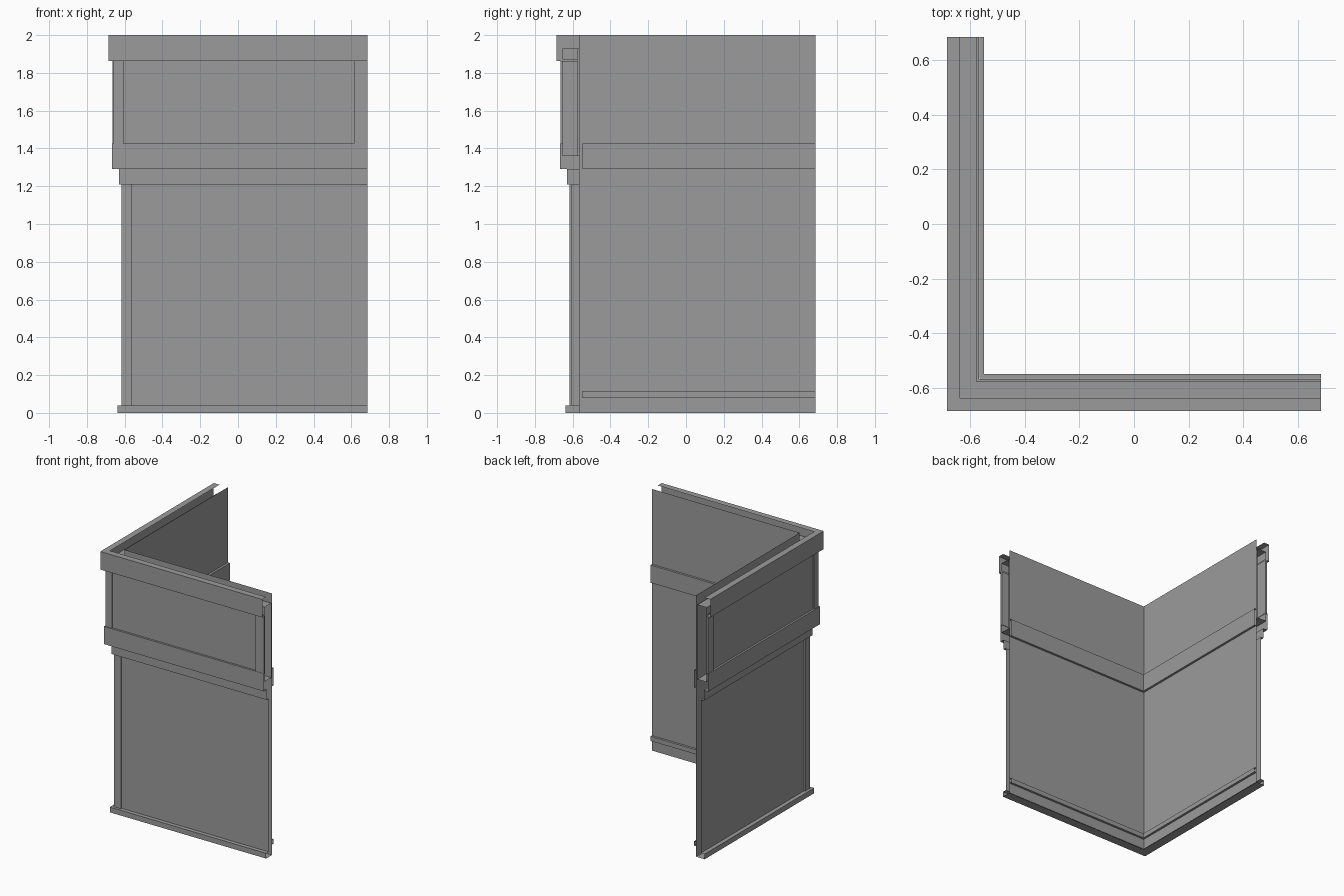
import bpy, bmesh

if "Cube" in bpy.data.objects:
    bpy.data.objects.remove(bpy.data.objects["Cube"])

E = 0.685  # half size, where both wings end

# Dark grey for every part
grey = bpy.data.materials.new("dark_grey")
grey.diffuse_color = (0.33, 0.33, 0.33, 1)
grey.use_nodes = True
grey.node_tree.nodes["Principled BSDF"].inputs["Base Color"].default_value = grey.diffuse_color


def finish(bm, name):
    bmesh.ops.remove_doubles(bm, verts=bm.verts, dist=1e-5)
    bmesh.ops.recalc_face_normals(bm, faces=bm.faces)
    me = bpy.data.meshes.new(name)
    bm.to_mesh(me)
    bm.free()
    me.materials.append(grey)
    ob = bpy.data.objects.new(name, me)
    bpy.context.collection.objects.link(ob)
    return ob


def sweep(name, profile):
    """Sweep a (depth, height) profile round the mitred corner of both wings."""
    bm = bmesh.new()
    rows = [[bm.verts.new(p) for p in ((E, d, z), (d, d, z), (d, E, z))]
            for d, z in profile]
    for a, b in zip(rows, rows[1:]):
        for i in range(2):
            bm.faces.new((a[i], a[i + 1], b[i + 1], b[i]))
    return finish(bm, name)


def strip(name, s0, s1, front, back, z0, z1):
    """Proud upright strip, repeated on both wings."""
    for label, swap in (("front", False), ("side", True)):
        bm = bmesh.new()
        bmesh.ops.create_cube(bm, size=1)
        for v in bm.verts:
            s = s1 if v.co.x > 0 else s0
            d = back if v.co.y > 0 else front
            z = z1 if v.co.z > 0 else z0
            v.co = (d, s, z) if swap else (s, d, z)
        finish(bm, f"{name}_{label}")


# Outer shell: base, recessed wall, ledge, band, frieze panel and cap lip
sweep("outer_shell", [
    (-0.568, 0), (-0.638, 0), (-0.638, 0.04), (-0.607, 0.04), (-0.607, 1.21),
    (-0.63, 1.21), (-0.63, 1.29), (-0.667, 1.29), (-0.667, 1.425),
    (-0.652, 1.425), (-0.652, 1.862), (-0.685, 1.862), (-0.685, 2), (-0.637, 2)])

# Inner wall panel, full height
sweep("inner_panel", [(-0.566, 0), (-0.566, 2)])

# Light tray inside the frieze
sweep("frieze_tray", [
    (-0.655, 1.87), (-0.655, 1.93), (-0.576, 1.93),
    (-0.576, 1.36), (-0.655, 1.36), (-0.655, 1.425)])

# Rails on the inner side
for name, z0, z1 in (("inner_rail", 1.29, 1.425), ("inner_skirting", 0.08, 0.115)):
    sweep(name, [(-0.566, z0), (-0.549, z0), (-0.549, z1), (-0.566, z1)])

# Corner post and frieze frame strips
strip("corner_post", -0.617, -0.56, -0.617, -0.607, 0.04, 1.21)
strip("frieze_corner_strip", -0.660, -0.605, -0.660, -0.652, 1.425, 1.862)
strip("frieze_end_strip", 0.615, E, -0.665, -0.652, 1.425, 1.862)
